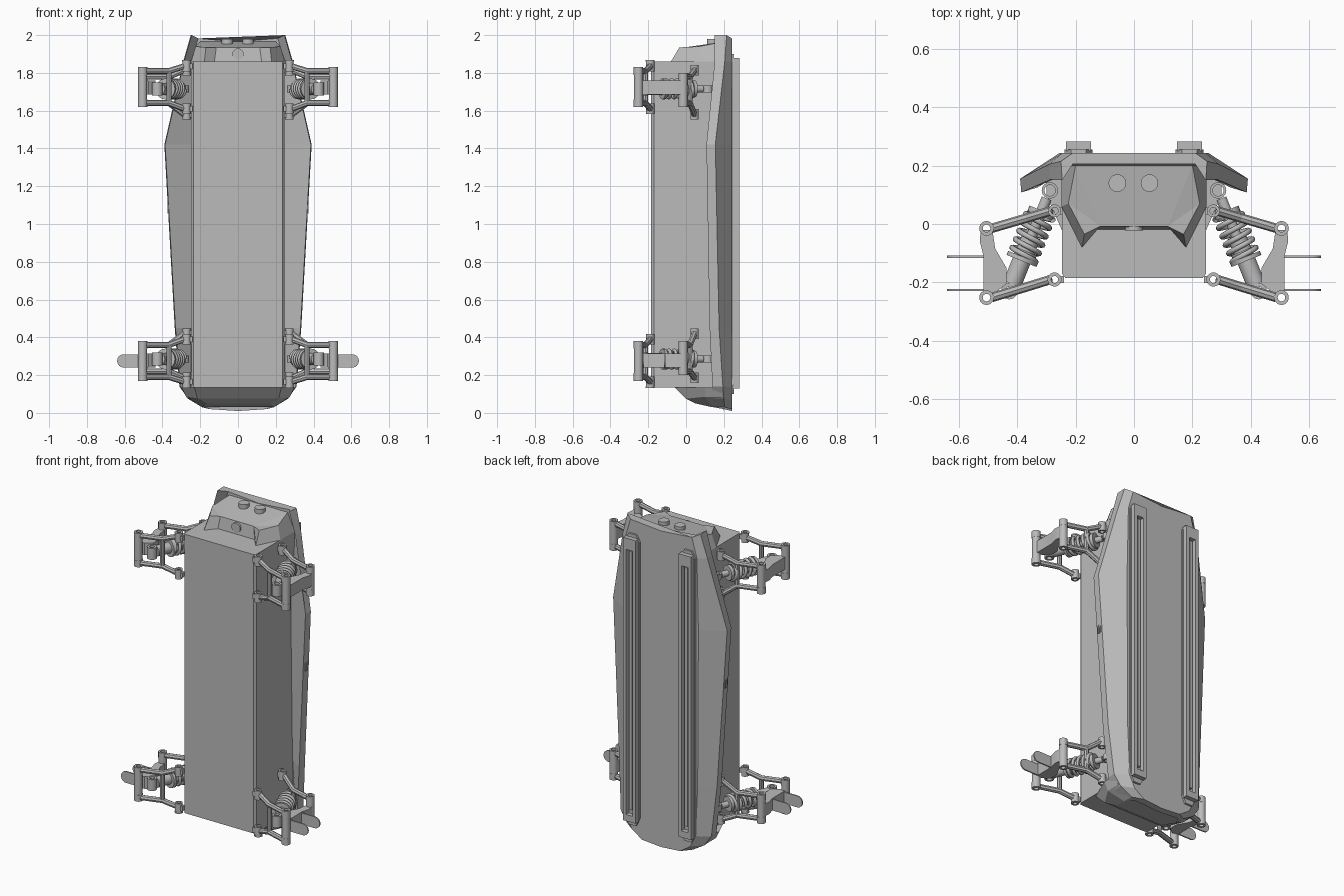
import bpy, bmesh, math
from mathutils import Vector, Matrix

cube = bpy.data.objects.get("Cube")
if cube:
    bpy.data.objects.remove(cube, do_unlink=True)

grey = bpy.data.materials.new("plain_grey")
grey.use_nodes = True
COLOUR = (0.5, 0.5, 0.5, 1)
grey.diffuse_color = COLOUR
grey.node_tree.nodes["Principled BSDF"].inputs["Base Color"].default_value = COLOUR


def finish(name, bm, matrix=None, smooth=False):
    if matrix:
        bm.transform(matrix)
    bmesh.ops.recalc_face_normals(bm, faces=bm.faces)
    mesh = bpy.data.meshes.new(name)
    bm.to_mesh(mesh)
    bm.free()
    mesh.materials.append(grey)
    ob = bpy.data.objects.new(name, mesh)
    bpy.context.collection.objects.link(ob)
    if smooth:
        bpy.ops.object.select_all(action="DESELECT")
        ob.select_set(True)
        bpy.context.view_layer.objects.active = ob
        bpy.ops.object.shade_smooth_by_angle(angle=math.radians(35))
    return ob


def loft(bm, loops, caps=True, wrap=False):
    rows = [[bm.verts.new(p) for p in loop] for loop in loops]
    pairs = list(zip(rows, rows[1:])) + ([(rows[-1], rows[0])] if wrap else [])
    for a, b in pairs:
        for i in range(len(a)):
            j = (i + 1) % len(a)
            bm.faces.new((a[i], a[j], b[j], b[i]))
    if caps:
        bm.faces.new(rows[0])
        bm.faces.new(rows[-1])


def slab(bm, pts, offset):
    offset = Vector(offset)
    loft(bm, [pts, [Vector(p) + offset for p in pts]])


def block(bm, lo, hi):
    x, y, z = lo
    X, Y, Z = hi
    slab(bm, [(x, y, z), (X, y, z), (X, Y, z), (x, Y, z)], (0, 0, Z - z))


def rod(bm, a, b, r, segs=12):
    a, b = Vector(a), Vector(b)
    d = b - a
    turn = d.to_track_quat("Z", "Y").to_matrix().to_4x4()
    bmesh.ops.create_cone(bm, cap_ends=True, segments=segs, radius1=r, radius2=r,
                          depth=d.length, matrix=Matrix.Translation((a + b) / 2) @ turn)


def ring(bm, c, r, hole, half):
    # upright eyelet with an open bore
    def circle(rad, h):
        return [(c[0] + rad * math.cos(k * math.tau / 24),
                 c[1] + rad * math.sin(k * math.tau / 24), c[2] + h) for k in range(24)]
    loft(bm, [circle(r, -half), circle(r, half), circle(hole, half), circle(hole, -half)],
         caps=False, wrap=True)


def mirrored(half):
    return half + [(-x, y, z) for x, y, z in reversed(half)]


# main case, with narrow chamfers on the front corners
bm = bmesh.new()
slab(bm, mirrored([(0.235, -0.185, 0.135), (0.247, -0.17, 0.135), (0.247, 0.2, 0.135)]),
     (0, 0, 1.725))
finish("main_case", bm)

# back cover: half-profiles lofted from bottom to top
bm = bmesh.new()
loops = []
for zc, zs, b, w, yo, yi in [
        (0.01, 0.03, 0.13, 0.19, 0.205, 0.145),
        (0.06, 0.075, 0.2, 0.265, 0.2, 0.14),
        (0.14, 0.14, 0.235, 0.31, 0.195, 0.14),
        (0.45, 0.45, 0.25, 0.335, 0.175, 0.125),
        (1.42, 1.42, 0.255, 0.39, 0.155, 0.108),
        (1.86, 1.86, 0.245, 0.29, 0.205, 0.152),
        (1.965, 2.0, 0.21, 0.25, 0.215, 0.15)]:
    inner = min(0.25, w - 0.04)
    right = [(b, 0.243, (zc + zs) / 2), (w, yo, zs), (w - 0.004, yi, zs),
             (inner, yi + 0.055, (zc + zs) / 2)]
    left = [(-x, y, z) for x, y, z in reversed(right)]
    loops.append([(0, 0.243, zc)] + right + [(0, yi + 0.055, zc)] + left)
loft(bm, loops)
finish("back_cover", bm)

# two slotted rails on the back, and side vents on the cover rim
for s, side in ((1, "left"), (-1, "right")):
    flip = Matrix.Diagonal((s, 1, 1, 1))
    bm = bmesh.new()
    slab(bm, [(0.165, 0.235, 0.1), (0.215, 0.235, 0.1), (0.238, 0.235, 0.15),
              (0.238, 0.235, 1.86), (0.215, 0.235, 1.9), (0.165, 0.235, 1.9),
              (0.142, 0.235, 1.86), (0.142, 0.235, 0.15)], (0, 0.02, 0))
    for x in (0.147, 0.213):
        block(bm, (x, 0.25, 0.16), (x + 0.02, 0.283, 1.85))
    block(bm, (0.18, 0.25, 0.2), (0.2, 0.272, 1.8))
    block(bm, (0.147, 0.25, 0.13), (0.233, 0.283, 0.17))
    block(bm, (0.147, 0.25, 1.81), (0.233, 0.283, 1.88))
    finish(side + "_rail", bm, flip)
    bm = bmesh.new()
    for y in (0.128, 0.144):
        block(bm, (0.365, y, 1.055), (0.374, y + 0.008, 1.105))
    finish(side + "_vent", bm, flip)

# top cap with two forward corners and a recessed front
bm = bmesh.new()
base = [(0.248, 0.2, 1.86), (0.248, 0.06, 1.86), (0.178, -0.08, 1.86), (0.125, -0.018, 1.86)]
crown = [(0.2, 0.2, 1.965), (0.225, 0.07, 1.94), (0.17, -0.035, 1.935), (0.115, -0.008, 1.935)]
loft(bm, [mirrored(base), mirrored(crown)])
bmesh.ops.triangulate(bm, faces=[f for f in bm.faces if len(f.verts) > 4])
finish("top_cap", bm)

bm = bmesh.new()
for x in (-0.057, 0.053):
    rod(bm, (x, 0.14, 1.93), (x, 0.14, 1.98), 0.03, 32)
finish("top_buttons", bm, smooth=True)
bm = bmesh.new()
rod(bm, (0, 0.01, 1.9), (0, -0.022, 1.9), 0.03, 32)
finish("front_plug", bm, smooth=True)

# bottom tray
bm = bmesh.new()
loft(bm, [mirrored([(0.23, -0.06, 0.135), (0.3, 0.1, 0.135), (0.3, 0.19, 0.135)]),
          mirrored([(0.215, 0.0, 0.075), (0.275, 0.1, 0.085), (0.275, 0.19, 0.085)]),
          mirrored([(0.17, 0.05, 0.05), (0.19, 0.14, 0.03), (0.19, 0.2, 0.03)])])
finish("bottom_tray", bm)


def wishbone(bm, y_in, y_out, pivots, outs):
    # two bent legs joined by a cross bar, with an eyelet at every pivot
    for zp, zo in zip(pivots, outs):
        elbow = (0.365, y_in + (y_out - y_in) * 0.4, zo)
        rod(bm, (0.285, y_in, zp), elbow, 0.016, 8)
        rod(bm, elbow, (0.488, y_out, zo), 0.016, 8)
        ring(bm, (0.272, y_in, zp), 0.022, 0.012, 0.028)
        ring(bm, (0.505, y_out, zo), 0.025, 0.013, 0.02)
        block(bm, (0.24, y_in - 0.012, zp - 0.015), (0.256, y_in + 0.012, zp + 0.015))
    y = y_in + (y_out - y_in) * 0.4
    rod(bm, (0.365, y, outs[0]), (0.365, y, outs[1]), 0.014, 8)


def suspension(name, matrix, with_lugs):
    bm = bmesh.new()
    wishbone(bm, 0.045, -0.015, (0.42, 0.185), (0.36, 0.22))
    finish(name + "_rear_arm", bm, matrix, True)

    bm = bmesh.new()
    wishbone(bm, -0.19, -0.252, (0.39, 0.165), (0.36, 0.19))
    ring(bm, (0.272, -0.19, 0.137), 0.024, 0.012, 0.004)
    finish(name + "_front_arm", bm, matrix, True)

    # knuckle plate with joint pins
    bm = bmesh.new()
    slab(bm, [(0.485, -0.02, 0.24), (0.525, -0.02, 0.24), (0.528, -0.06, 0.24),
              (0.515, -0.11, 0.24), (0.515, -0.235, 0.24), (0.475, -0.235, 0.24),
              (0.437, -0.205, 0.24), (0.437, -0.15, 0.24), (0.475, -0.085, 0.24)],
         (0, 0, 0.075))
    for y in (-0.015, -0.252):
        ring(bm, (0.505, y, 0.28), 0.024, 0.013, 0.07)
    finish(name + "_knuckle", bm, matrix, True)

    # rounded wheel lugs
    if with_lugs:
        bm = bmesh.new()
        for y in (-0.116, -0.23):
            arc = [math.radians(a) for a in range(-90, 91, 15)]
            slab(bm, [(0.47, y, 0.31), (0.47, y, 0.24)] +
                 [(0.605 + 0.035 * math.cos(a), y, 0.275 + 0.035 * math.sin(a)) for a in arc],
                 (0, 0.008, 0))
        finish(name + "_wheel_lugs", bm, matrix)

    # shock absorber with coil spring
    top, low = Vector((0.288, 0.115, 0.285)), Vector((0.427, -0.23, 0.285))
    bm = bmesh.new()
    ring(bm, top, 0.028, 0.019, 0.018)
    ring(bm, low, 0.028, 0.015, 0.035)
    for t0, t1, r in ((0.08, 0.5, 0.018), (0.2, 0.25, 0.045), (0.45, 0.93, 0.032),
                      (0.66, 0.7, 0.055), (0.6, 0.63, 0.042)):
        rod(bm, top.lerp(low, t0), top.lerp(low, t1), r, 24)
    finish(name + "_shock", bm, matrix, True)

    axis = (low - top).normalized()
    side = axis.cross(Vector((0, 0, 1)))
    curve = bpy.data.curves.new(name + "_spring", "CURVE")
    curve.dimensions = "3D"
    curve.bevel_depth = 0.0095
    curve.bevel_resolution = 2
    spline = curve.splines.new("POLY")
    steps, turns = 100, 5
    spline.points.add(steps)
    for k, point in enumerate(spline.points):
        f = k / steps
        a = f * turns * math.tau
        p = top.lerp(low, 0.24 + 0.42 * f) + side * (0.047 * math.cos(a))
        p.z += 0.047 * math.sin(a)
        point.co = (*(matrix @ p), 1)
    curve.materials.append(grey)
    bpy.context.collection.objects.link(bpy.data.objects.new(name + "_spring", curve))


# four corners, mirrored left to right and bottom to top
for sx, side in ((1, "left"), (-1, "right")):
    suspension("lower_" + side, Matrix.Diagonal((sx, 1, 1, 1)), True)
    suspension("upper_" + side,
               Matrix.Translation((0, 0, 2)) @ Matrix.Diagonal((sx, 1, -1, 1)), False)
